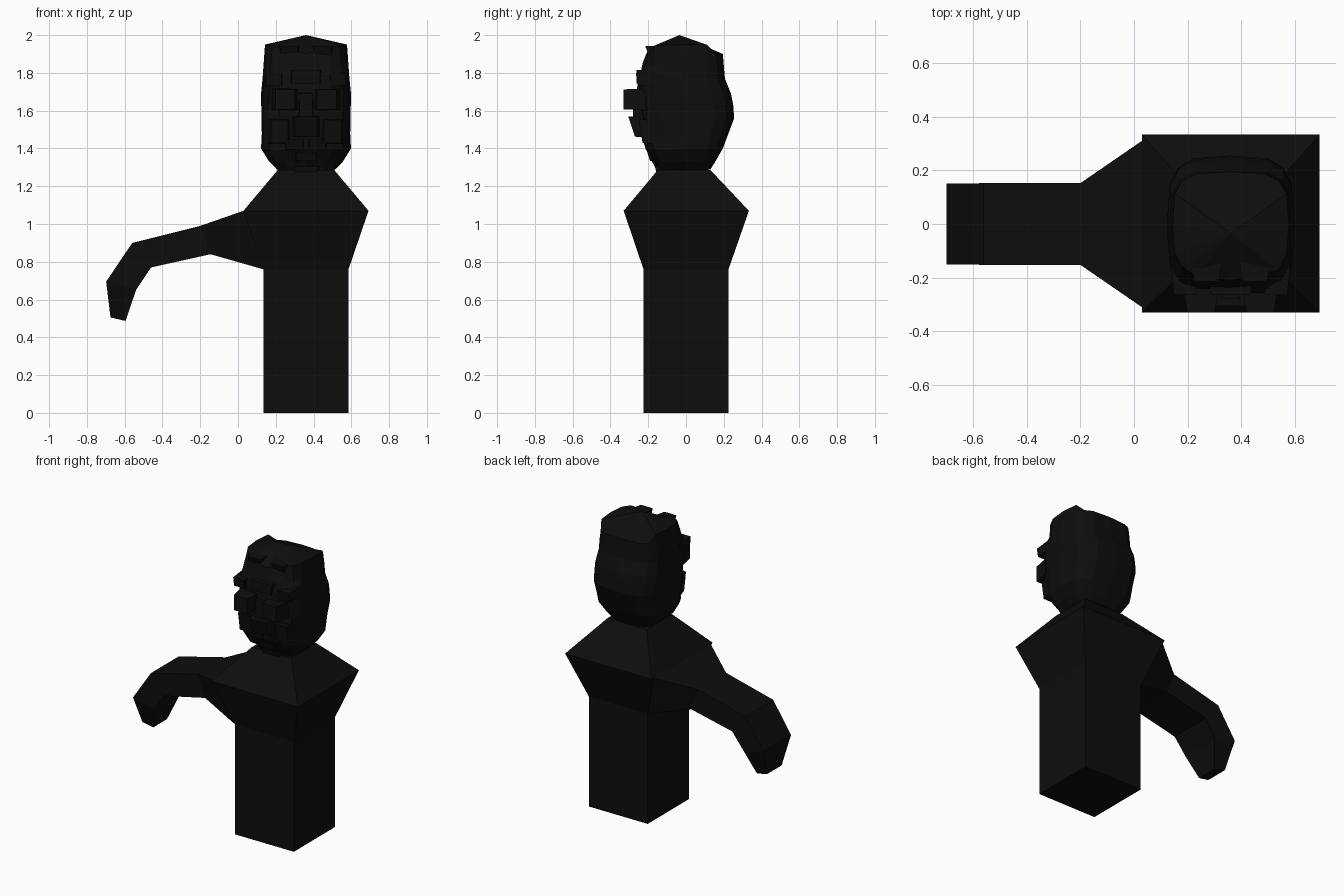
import bpy, bmesh, math, random

if "Cube" in bpy.data.objects:
    bpy.data.objects.remove(bpy.data.objects["Cube"])

random.seed(4)
black = bpy.data.materials.new("near_black")
black.diffuse_color = (0.0042, 0.0042, 0.0042, 1)
black.use_nodes = True
black.node_tree.nodes["Principled BSDF"].inputs["Base Color"].default_value = black.diffuse_color
CX = 0.36  # centre line of the body and head


def loft(name, rings, tip=None):
    """Skin a list of point rings; close the end with a cap or a fan to tip."""
    bm = bmesh.new()
    vs = [[bm.verts.new(p) for p in ring] for ring in rings]
    n = len(rings[0])
    for a, b in zip(vs, vs[1:]):
        for i in range(n):
            j = (i + 1) % n
            bm.faces.new((a[i], a[j], b[j], b[i]))
    bm.faces.new(vs[0][::-1])
    if tip:
        t = bm.verts.new(tip)
        for i in range(n):
            bm.faces.new((vs[-1][i], vs[-1][(i + 1) % n], t))
    else:
        bm.faces.new(vs[-1])
    bmesh.ops.recalc_face_normals(bm, faces=bm.faces)
    me = bpy.data.meshes.new(name)
    bm.to_mesh(me)
    bm.free()
    me.materials.append(black)
    ob = bpy.data.objects.new(name, me)
    bpy.context.collection.objects.link(ob)
    return ob


def rect(w, y0, y1, z):
    return [(CX - w, y0, z), (CX + w, y0, z), (CX + w, y1, z), (CX - w, y1, z)]


def lump(name, x, y, z0, z1, w, tilt=0.0, taper=0.75):
    """Chunky facial feature: back face buried in the head, front face at y."""
    def face(w, yy0, yy1, a, b):
        return [(x - w, yy0, a), (x + w, yy0, a), (x + w, yy1, b), (x - w, yy1, b)]
    m = (z1 - z0) * 0.06
    return loft(name, [face(w, -0.12, -0.12, z0, z1),
                       face(w * taper, y + tilt, y, z0 + m, z1 - m)])


# Body: square pillar flaring to shoulders, then narrowing to the neck
loft("torso", [rect(0.225, -0.225, 0.225, 0), rect(0.225, -0.225, 0.225, 0.76),
               rect(0.331, -0.33, 0.333, 1.07), rect(0.15, -0.15, 0.13, 1.285)])

# Arm: bent rectangular sleeve, each row = top x,z / bottom x,z / half widths
arm = [(0.03, 1.07, 0.135, 0.76, 0.31, 0.225), (-0.2, 0.99, -0.145, 0.84, 0.152, 0.152),
       (-0.56, 0.90, -0.46, 0.77, 0.152, 0.152), (-0.698, 0.695, -0.54, 0.65, 0.15, 0.14),
       (-0.675, 0.505, -0.595, 0.487, 0.08, 0.075)]
loft("arm", [[(a, -h, b), (a, h, b), (c, k, d), (c, -k, d)] for a, b, c, d, h, k in arm])

# Head: faceted rounded block, rows = z, half width, front y, back y
levels = [(1.245, 0.085, -0.15, -0.04), (1.29, 0.155, -0.155, 0.13), (1.33, 0.195, -0.18, 0.155),
          (1.40, 0.238, -0.205, 0.195), (1.48, 0.234, -0.22, 0.225), (1.56, 0.236, -0.245, 0.255),
          (1.63, 0.237, -0.245, 0.25), (1.69, 0.238, -0.255, 0.238), (1.77, 0.23, -0.26, 0.206),
          (1.84, 0.225, -0.225, 0.2), (1.90, 0.217, -0.205, 0.195)]
N = 16
rings = []
for k, (z, w, yf, yb) in enumerate(levels):
    ring = []
    for i in range(N):
        a = 2 * math.pi * i / N
        c, s = math.cos(a), math.sin(a)
        e = 0.55
        px = math.copysign(abs(c) ** e, c) * w
        py = math.copysign(abs(s) ** e, s)
        y = (yf + yb) / 2 + py * (yb - yf) / 2
        zz = z
        if s < -0.3:  # rough carved face
            y += random.uniform(-0.012, 0.016)
            zz += random.uniform(-0.012, 0.012)
        if k == len(levels) - 1:  # crown rises at the sides
            zz = z + 0.05 * abs(c) ** 0.5 * (s < 0.5)
        ring.append((CX + px, y, zz))
    rings.append(ring)
loft("head", rings, (CX, -0.035, 2.0))

# Face features mirrored about the centre line
for side, tag in ((-1, "left"), (1, "right")):
    lump("brow_" + tag, CX + side * 0.11, -0.33, 1.60, 1.72, 0.085, 0.0, 0.6)
    lump("cheek_" + tag, CX + side * 0.14, -0.25, 1.42, 1.56, 0.075, 0.02, 0.6)
    lump("temple_" + tag, CX + side * 0.17, -0.265, 1.73, 1.80, 0.055, 0.01)
    lump("fringe_" + tag, CX + side * 0.09, -0.215, 1.88, 1.945, 0.06, 0.02)
    lump("moustache_" + tag, CX + side * 0.06, -0.228, 1.39, 1.45, 0.06, 0.015)
lump("nose", CX, -0.305, 1.455, 1.575, 0.085, 0.035, 0.7)
lump("nose_bridge", CX, -0.28, 1.56, 1.70, 0.045)
lump("forehead_curl", CX, -0.262, 1.74, 1.82, 0.10, 0.0)
lump("lower_lip", CX, -0.205, 1.33, 1.38, 0.07, 0.015)
lump("chin", CX, -0.165, 1.238, 1.31, 0.08, 0.015)
